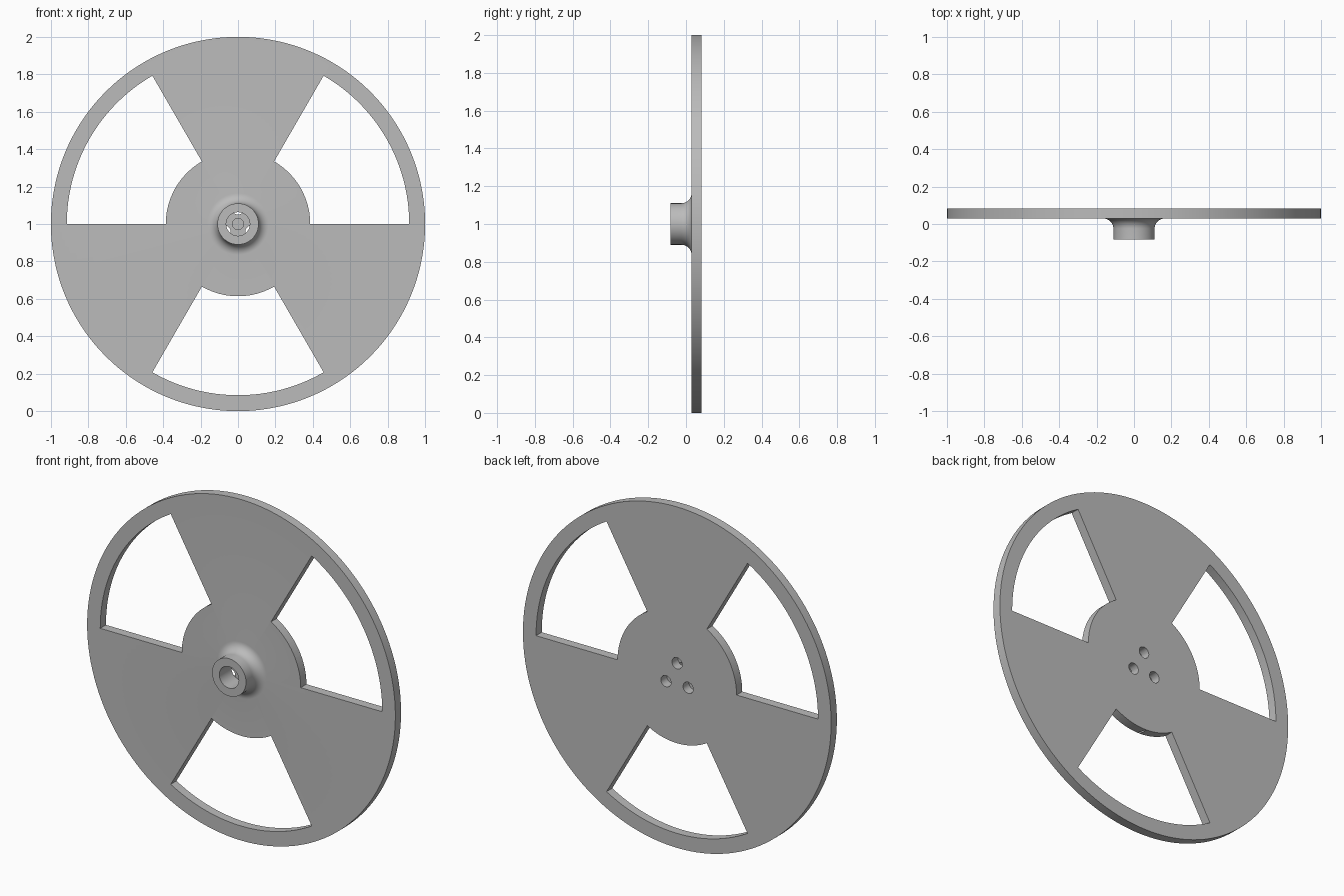
import bpy, bmesh
from math import sin, cos, pi, radians
from mathutils import Matrix

cube = bpy.data.objects.get("Cube")
if cube:
    bpy.data.objects.remove(cube, do_unlink=True)

CENTRE_Z = 1.0
FRONT, BACK = 0.03, 0.083      # plate faces along y
HUB_R, FILLET, BORE_R = 0.11, 0.055, 0.063

grey = bpy.data.materials.new("plain grey")
grey.use_nodes = True
colour = (0.5, 0.5, 0.5, 1)
grey.diffuse_color = colour
grey.node_tree.nodes["Principled BSDF"].inputs["Base Color"].default_value = colour


def make_object(name, bm):
    bmesh.ops.recalc_face_normals(bm, faces=bm.faces)
    mesh = bpy.data.meshes.new(name)
    bm.to_mesh(mesh)
    bm.free()
    mesh.materials.append(grey)
    obj = bpy.data.objects.new(name, mesh)
    bpy.context.collection.objects.link(obj)
    return obj


def lathe(name, profile, steps=144):
    """Turn (radius, y) points about the wheel axis."""
    bm = bmesh.new()
    verts = [bm.verts.new((r, y, CENTRE_Z)) for r, y in profile]
    edges = [bm.edges.new(pair) for pair in zip(verts, verts[1:])]
    bmesh.ops.spin(bm, geom=verts + edges, cent=(0, 0, CENTRE_Z), axis=(0, 1, 0),
                   angle=2 * pi, steps=steps)
    bmesh.ops.remove_doubles(bm, verts=bm.verts, dist=1e-5)
    return make_object(name, bm)


def prism(name, outline, y0, y1):
    """Extrude an (x, z) outline, given about the axis, from y0 to y1."""
    bm = bmesh.new()
    face = bm.faces.new([bm.verts.new((x, y0, CENTRE_Z + z)) for x, z in outline])
    new = bmesh.ops.extrude_face_region(bm, geom=[face])["geom"]
    bmesh.ops.translate(bm, vec=(0, y1 - y0, 0),
                        verts=[g for g in new if isinstance(g, bmesh.types.BMVert)])
    return make_object(name, bm)


def arc(radius, start, end, steps, cx=0, cz=0):
    angles = [radians(start + (end - start) * i / steps) for i in range(steps + 1)]
    return [(cx + radius * cos(a), cz + radius * sin(a)) for a in angles]


# Disc, filleted hub and blind stepped bore as one turned part
fillet = arc(FILLET, 180, 90, 10, HUB_R + FILLET, FRONT - FILLET)
profile = [(0, 0.05), (0.03, 0.05), (0.03, FRONT), (BORE_R, FRONT), (BORE_R, -BACK),
           (HUB_R, -BACK)] + fillet + [(1, FRONT), (1, BACK), (0, BACK)]
wheel = lathe("spoked_wheel", profile)

# Three windows between the spokes, and three bolt holes through the back
cutters = []
for i in range(3):
    turn = 120 * i
    window = arc(0.915, turn, turn + 60, 24) + arc(0.386, turn + 60, turn, 24)
    cutters.append(prism("window_cutter", window, -0.02, 0.2))
    a = radians(90 + turn)
    hole = arc(0.033, 0, 360, 32, 0.083 * cos(a), 0.083 * sin(a))[:-1]
    cutters.append(prism("bolt_hole_cutter", hole, FRONT - 0.002, 0.2))

for cutter in cutters:
    cutter.hide_render = True
    cut = wheel.modifiers.new("cut", "BOOLEAN")
    cut.operation, cut.solver, cut.object = "DIFFERENCE", "EXACT", cutter

# Bake the cuts and drop the cutters
graph = bpy.context.evaluated_depsgraph_get()
baked = bpy.data.meshes.new_from_object(wheel.evaluated_get(graph))
wheel.modifiers.clear()
wheel.data = baked
for cutter in cutters:
    bpy.data.objects.remove(cutter, do_unlink=True)

bpy.ops.object.select_all(action="DESELECT")
wheel.select_set(True)
bpy.context.view_layer.objects.active = wheel
bpy.ops.object.shade_smooth_by_angle(angle=radians(30))
